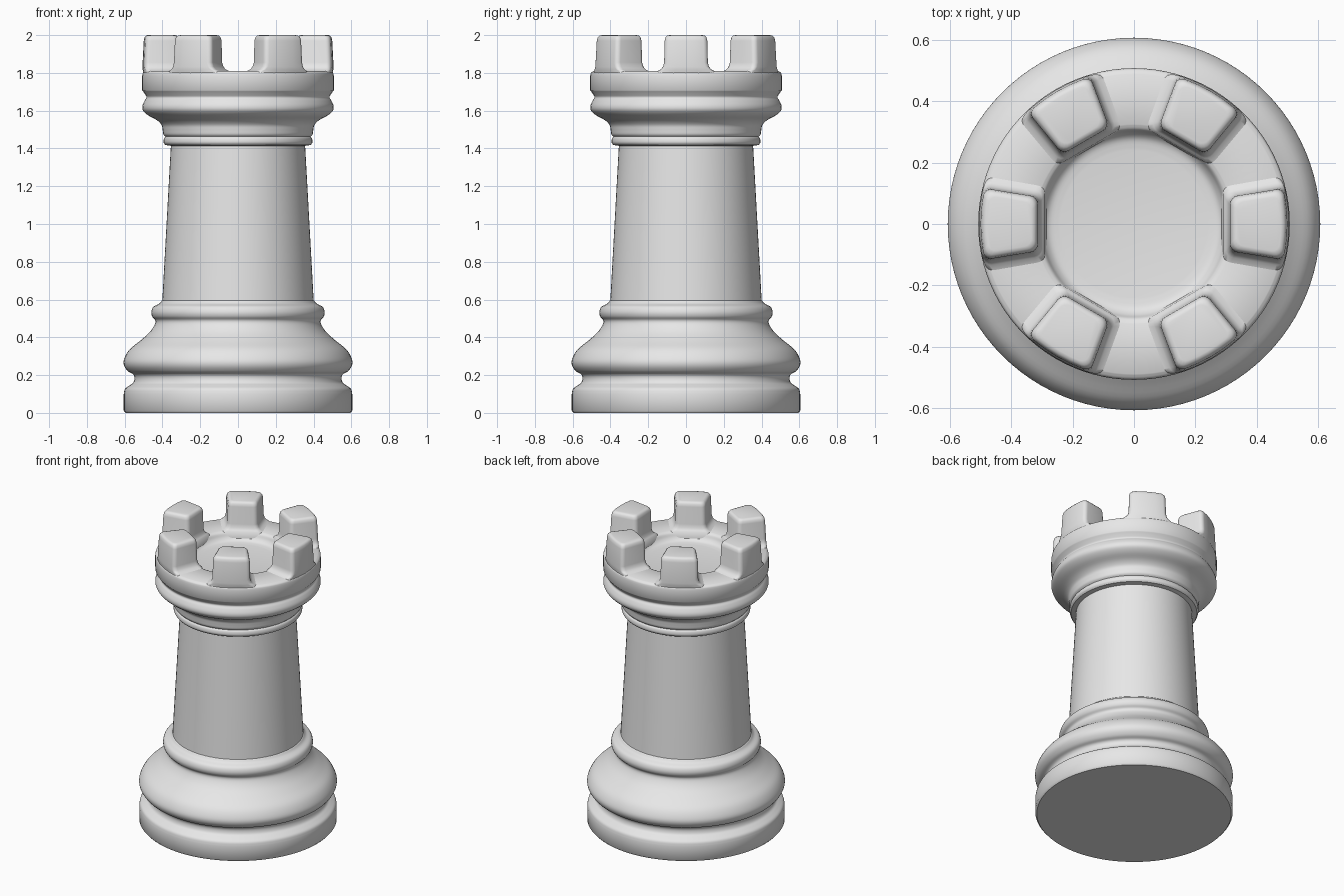
import bpy, bmesh, math
from mathutils import Vector, Matrix

if "Cube" in bpy.data.objects:
    bpy.data.objects.remove(bpy.data.objects["Cube"])

grey = bpy.data.materials.new("plain_grey")
grey.diffuse_color = (0.8, 0.8, 0.8, 1)
grey.use_nodes = True
grey.node_tree.nodes["Principled BSDF"].inputs["Base Color"].default_value = grey.diffuse_color


def finish(bm, name, angle):
    me = bpy.data.meshes.new(name)
    bm.to_mesh(me)
    bm.free()
    me.materials.append(grey)
    ob = bpy.data.objects.new(name, me)
    bpy.context.collection.objects.link(ob)
    bpy.ops.object.select_all(action='DESELECT')
    ob.select_set(True)
    bpy.context.view_layer.objects.active = ob
    bpy.ops.object.shade_smooth_by_angle(angle=math.radians(angle))
    return ob


def smooth(pts, steps=4):
    """Catmull-Rom curve through the points; two points stay a straight line."""
    p = [Vector(q) for q in pts]
    if len(p) < 3:
        return p
    p = [2 * p[0] - p[1]] + p + [2 * p[-1] - p[-2]]
    out = []
    for a, b, c, d in zip(p, p[1:], p[2:], p[3:]):
        for k in range(steps):
            t = k / steps
            out.append(0.5 * (2 * b + (c - a) * t + (2 * a - 5 * b + 4 * c - d) * t**2
                              + (3 * b - a - 3 * c + d) * t**3))
    return out + [p[-2]]


def lathe(name, curves, n=96):
    prof = []
    for c in curves:
        s = smooth(c)
        prof += s[1:] if prof else s
    bm = bmesh.new()
    rings = []
    for r, z in prof:
        r = max(r, 0)
        rings.append([bm.verts.new((r * math.cos(2 * math.pi * j / n),
                                    r * math.sin(2 * math.pi * j / n), z)) for j in range(n)])
    for a, b in zip(rings, rings[1:]):
        for j in range(n):
            k = (j + 1) % n
            bm.faces.new((a[j], a[k], b[k], b[j]))
    bmesh.ops.remove_doubles(bm, verts=bm.verts, dist=1e-5)
    return finish(bm, name, 40)


# Base: foot disc, groove, swelling and upper bead
lathe("base", [
    [(0, 0), (0.595, 0)],
    [(0.595, 0), (0.605, 0.012)],
    [(0.605, 0.012), (0.605, 0.10)],
    [(0.605, 0.10), (0.598, 0.127), (0.575, 0.145), (0.555, 0.16), (0.548, 0.185),
     (0.556, 0.205), (0.582, 0.22), (0.603, 0.25), (0.603, 0.285), (0.575, 0.335),
     (0.52, 0.38), (0.47, 0.425), (0.442, 0.465), (0.438, 0.49), (0.454, 0.51),
     (0.459, 0.535), (0.448, 0.562), (0.418, 0.578), (0.403, 0.595)],
    [(0.403, 0.595), (0.38, 0.60)],
])

# Tapered shaft
lathe("shaft", [[(0.402, 0.57), (0.354, 1.44)]])

# Crown: neck ring, flared collar, rim and shallow bowl
lathe("crown", [
    [(0.34, 1.412), (0.385, 1.418)],
    [(0.385, 1.418), (0.394, 1.432), (0.392, 1.452), (0.384, 1.462)],
    [(0.384, 1.462), (0.395, 1.475), (0.399, 1.50), (0.405, 1.525), (0.43, 1.55),
     (0.475, 1.575), (0.502, 1.60), (0.506, 1.625), (0.495, 1.652), (0.484, 1.67),
     (0.492, 1.687), (0.507, 1.708)],
    [(0.507, 1.708), (0.507, 1.785)],
    [(0.507, 1.785), (0.503, 1.80), (0.488, 1.81)],
    [(0.488, 1.81), (0.325, 1.81)],
    [(0.325, 1.81), (0.308, 1.80), (0.295, 1.775), (0.275, 1.757), (0.24, 1.75)],
    [(0.24, 1.75), (0, 1.75)],
])


# Battlements: rounded wedges with a flared foot
def battlement(name, turn):
    # height, outer radius, sideways flare, inner flare
    levels = [(1.77, 0.500, 0.045, 0.025), (1.81, 0.503, 0.035, 0.02),
              (1.818, 0.505, 0.018, 0.012), (1.832, 0.505, 0.006, 0.005),
              (1.855, 0.505, 0, 0), (1.97, 0.499, -0.002, -0.003),
              (1.988, 0.495, -0.006, -0.007), (1.997, 0.488, -0.014, -0.014),
              (2.0, 0.478, -0.024, -0.024)]
    bm = bmesh.new()
    rings = []
    for z, ro, side, inner in levels:
        ri = 0.31 - inner
        rad = 0.024
        loop = []
        # corners in order: outer right, outer left, inner left, inner right
        for q, (sx, sy) in enumerate([(1, 1), (-1, 1), (-1, -1), (1, -1)]):
            for k in range(5):
                a = math.pi / 2 * (q + k / 4)
                r = (ro - rad if sy > 0 else ri + rad) + rad * math.sin(a)
                half = 0.09 + (r - 0.31) * 0.15 + side
                t = sx * (half - rad) + rad * math.cos(a)
                loop.append((r, t, sy))
            if q == 0:   # extra points along the curved outer face
                end = loop[-1][1]
                loop += [(ro, end * f, 1) for f in (0.5, 0, -0.5)]
        ring = []
        for r, t, sy in loop:
            bend = t * t if sy > 0 else 0
            ring.append(bm.verts.new((r - bend, t, z)))
        rings.append(ring)
    n = len(rings[0])
    for a, b in zip(rings, rings[1:]):
        for j in range(n):
            k = (j + 1) % n
            bm.faces.new((a[j], a[k], b[k], b[j]))
    bm.faces.new(rings[-1])
    bm.faces.new(rings[0][::-1])
    bmesh.ops.recalc_face_normals(bm, faces=bm.faces)
    bm.transform(Matrix.Rotation(turn, 4, 'Z'))
    finish(bm, name, 50)


for i in range(6):
    battlement(f"battlement_{i + 1}", i * math.pi / 3)
